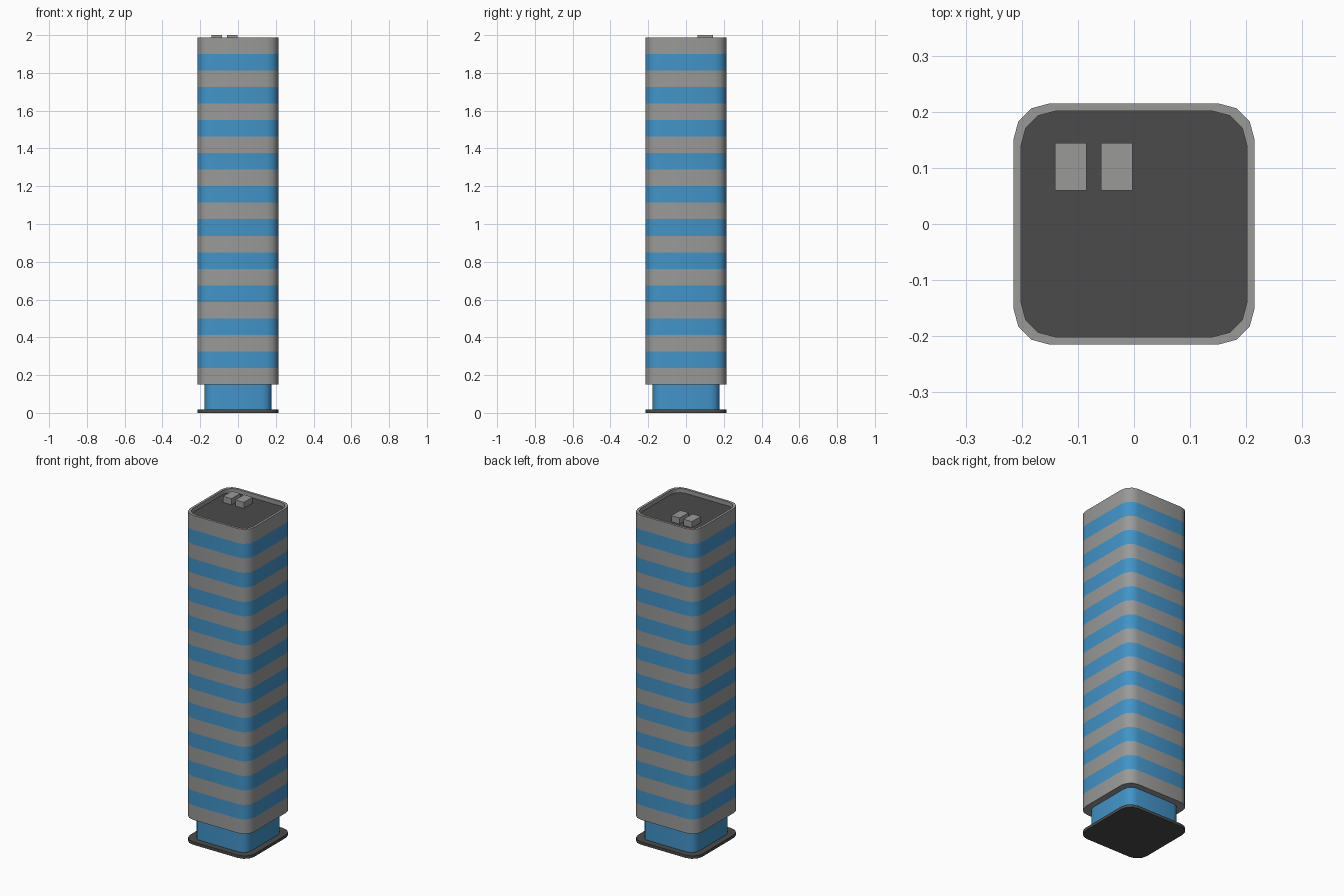
import bpy, bmesh, math

if "Cube" in bpy.data.objects:
    bpy.data.objects.remove(bpy.data.objects["Cube"])


def material(name, rgb):
    m = bpy.data.materials.new(name)
    m.diffuse_color = (*rgb, 1)
    m.use_nodes = True
    m.node_tree.nodes["Principled BSDF"].inputs["Base Color"].default_value = m.diffuse_color
    return m


CONCRETE = material("concrete grey", (0.32, 0.325, 0.315))
GLASS = material("window blue", (0.053, 0.295, 0.58))
DARK = material("dark roof grey", (0.07, 0.07, 0.07))


def outline(half, radius, segs=3):
    """Rounded square outline, counter-clockwise."""
    pts = []
    for corner, (sx, sy) in enumerate([(1, 1), (-1, 1), (-1, -1), (1, -1)]):
        for i in range(segs + 1):
            a = math.pi / 2 * (corner + i / segs)
            pts.append((sx * (half - radius) + radius * math.cos(a),
                        sy * (half - radius) + radius * math.sin(a)))
    return pts


def loft(name, rings, mats, slots):
    """Stack rounded-square rings (half, radius, z); slots colour each span, then both caps."""
    bm = bmesh.new()
    loops = [[bm.verts.new((x, y, z)) for x, y in outline(h, r)] for h, r, z in rings]
    n = len(loops[0])
    for k, (lo, hi) in enumerate(zip(loops, loops[1:])):
        for i in range(n):
            j = (i + 1) % n
            bm.faces.new((lo[i], lo[j], hi[j], hi[i])).material_index = slots[k]
    bm.faces.new(loops[0][::-1]).material_index = slots[-2]
    bm.faces.new(loops[-1]).material_index = slots[-1]
    me = bpy.data.meshes.new(name)
    bm.to_mesh(me)
    bm.free()
    ob = bpy.data.objects.new(name, me)
    bpy.context.collection.objects.link(ob)
    for m in mats:
        me.materials.append(m)
    bpy.ops.object.select_all(action='DESELECT')
    ob.select_set(True)
    bpy.context.view_layer.objects.active = ob
    bpy.ops.object.shade_smooth_by_angle(angle=math.radians(35))
    return ob


def box(name, x0, x1, y0, y1, z0, z1, mat):
    bpy.ops.mesh.primitive_cube_add(size=1, location=((x0 + x1) / 2, (y0 + y1) / 2, (z0 + z1) / 2))
    ob = bpy.context.object
    ob.name = name
    for v in ob.data.vertices:
        v.co = (v.co.x * (x1 - x0), v.co.y * (y1 - y0), v.co.z * (z1 - z0))
    ob.data.materials.append(mat)


# Ground plate and recessed glass lobby
loft("base_plate", [(0.215, 0.065, 0), (0.215, 0.065, 0.017)], [DARK], [0, 0, 0])
loft("lobby", [(0.178, 0.05, 0.017), (0.178, 0.05, 0.15)], [GLASS], [0, 0, 0])

# Tower shaft: alternating concrete and window bands, parapet, sunken roof
BANDS = 21
Z0, Z1, ROOF = 0.15, 1.988, 1.963
rings = [(0.215, 0.065, Z0 + (Z1 - Z0) * i / BANDS) for i in range(BANDS + 1)]
rings += [(0.201, 0.06, Z1), (0.201, 0.06, ROOF)]
slots = [i % 2 for i in range(BANDS)] + [0, 0] + [0, 2]
loft("tower", rings, [CONCRETE, GLASS, DARK], slots)

# Rooftop equipment
for i, x in enumerate((-0.141, -0.059)):
    box(f"roof_unit_{i + 1}", x, x + 0.056, 0.06, 0.144, ROOF - 0.002, 2.0, CONCRETE)
